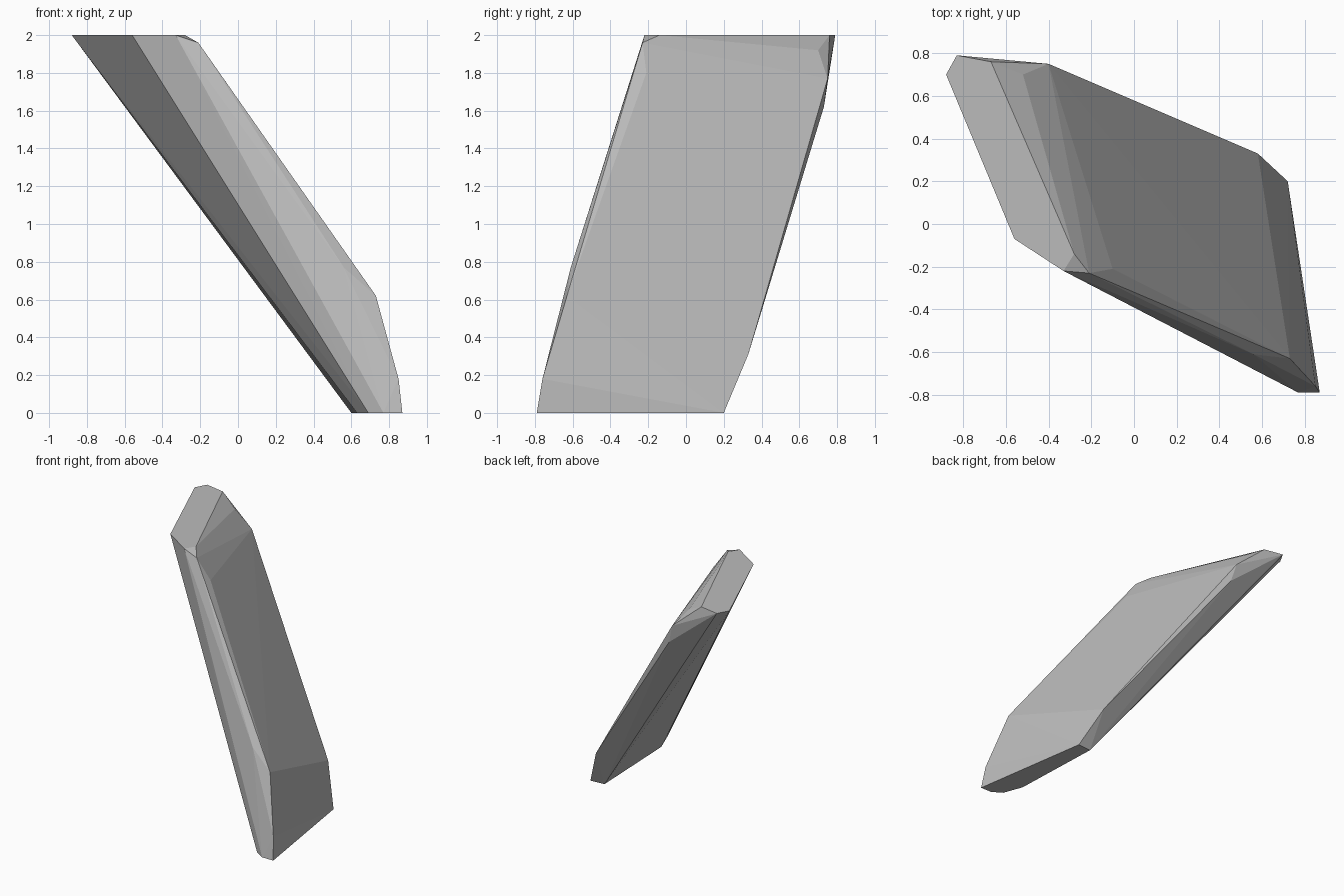
import bpy
import bmesh

cube = bpy.data.objects.get("Cube")
if cube:
    bpy.data.objects.remove(cube, do_unlink=True)

# Plain stone colour
stone = bpy.data.materials.new("grey_stone")
stone.use_nodes = True
colour = (0.5, 0.5, 0.5, 1)
stone.diffuse_color = colour
shader = next(n for n in stone.node_tree.nodes if n.type == 'BSDF_PRINCIPLED')
shader.inputs["Base Color"].default_value = colour
shader.inputs["Roughness"].default_value = 0.9

# Flat ends of the leaning slab, as outlines
top_outline = [(-.83, .79), (-.88, .70), (-.56, -.07), (-.33, -.22), (-.28, -.14), (-.67, .76)]
base_outline = [(.87, -.79), (.72, .20), (.60, .19), (.63, -.58), (.69, -.74), (.77, -.79)]

# Chipped corners between the two ends
upper_chips = [(-.21, -.23, 1.96), (-.52, .70, 1.92), (-.10, -.21, 1.80),
               (-.40, .75, 1.77), (-.36, .73, 1.62)]
lower_chips = [(.56, -.61, .77), (.73, -.63, .62), (.58, .33, .31), (.85, -.76, .18)]

corners = [(x, y, 2) for x, y in top_outline] + [(x, y, 0) for x, y in base_outline]
corners += upper_chips + lower_chips

# Wrap the corners in flat facets
bm = bmesh.new()
for corner in corners:
    bm.verts.new(corner)
bmesh.ops.convex_hull(bm, input=bm.verts[:])
bmesh.ops.delete(bm, geom=[v for v in bm.verts if not v.link_faces], context='VERTS')
bmesh.ops.dissolve_limit(bm, angle_limit=0.01, verts=bm.verts[:], edges=bm.edges[:])
bmesh.ops.recalc_face_normals(bm, faces=bm.faces[:])

mesh = bpy.data.meshes.new("rock_slab")
bm.to_mesh(mesh)
bm.free()
mesh.materials.append(stone)
rock = bpy.data.objects.new("rock_slab", mesh)
bpy.context.collection.objects.link(rock)
